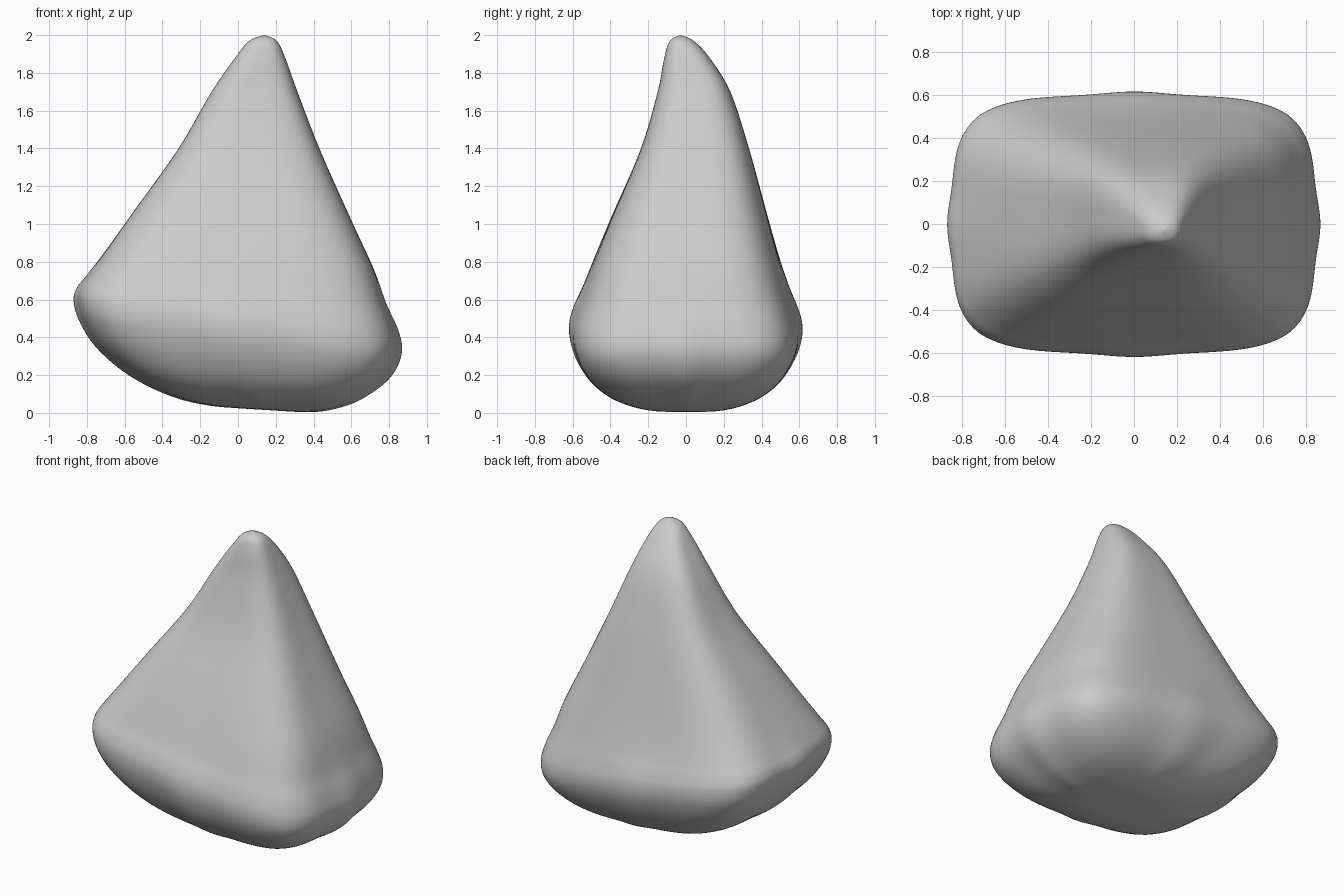
import bpy, bmesh, math

if "Cube" in bpy.data.objects:
    bpy.data.objects.remove(bpy.data.objects["Cube"])

# Tilted cross-sections, tip to base:
# x left, z left, x right, z right, y front, y back, squareness, rib height
RINGS = [
    (.06, 1.97, .205, 1.97, -.085, .04, 2.3, 0),
    (-.015, 1.88, .25, 1.88, -.115, .125, 2.8, 0),
    (-.14, 1.70, .315, 1.70, -.15, .235, 3.2, 0),
    (-.315, 1.40, .435, 1.39, -.24, .335, 3.5, 0),
    (-.55, 1.07, .60, 1.02, -.39, .43, 3.7, 0),
    (-.70, .86, .715, .77, -.485, .495, 3.9, .004),
    (-.80, .73, .785, .58, -.55, .55, 4.0, .015),
    (-.855, .66, .84, .46, -.595, .59, 4.0, .028),
    (-.87, .59, .868, .36, -.618, .615, 4.0, .035),
    (-.84, .485, .855, .27, -.612, .61, 4.0, .038),
    (-.75, .345, .80, .18, -.57, .565, 3.8, .04),
    (-.58, .20, .70, .10, -.49, .485, 3.5, .04),
    (-.36, .09, .58, .04, -.37, .365, 3.1, .045),
    (-.14, .037, .40, .004, -.21, .21, 2.5, .05),
]
SEG, SUB = 128, 5


def spline(a, b, c, d, t):
    return [q + .5 * t * (r - p + t * (2*p - 5*q + 4*r - s + t * (3*(q - r) + s - p)))
            for p, q, r, s in zip(a, b, c, d)]


# Smooth interpolation between sections, closing at tip and base
tip = (.14, 2.0, .14, 2.0, -.03, -.03, 2.0, 0)
base = (.13, .018, .13, .018, 0, 0, 2.2, .05)
keys = [tip] + RINGS + [base]
sections = []
for i in range(len(keys) - 1):
    a, b, c = keys[max(i - 1, 0)], keys[i], keys[i + 1]
    d = keys[min(i + 2, len(keys) - 1)]
    sections += [spline(a, b, c, d, k / SUB) for k in range(SUB)]
sections = sections[1:]

bm = bmesh.new()
loops = []
for i, (xl, zl, xr, zr, yf, yb, n, rib) in enumerate(sections):
    loop = []
    width = .25 - .1 * max(0, i / len(sections) - .6) / .4
    for k in range(SEG):
        th = 2 * math.pi * k / SEG
        c, s = math.cos(th), math.sin(th)
        r = (abs(c) ** n + abs(s) ** n) ** (-1 / n)
        # Narrow rib in the middle of each side, fading into full corner lobes
        off = (th + math.pi / 4) % (math.pi / 2) - math.pi / 4
        r *= 1 - rib * math.cos(off) ** 2 * (1 - math.exp(-(off / width) ** 2))
        u, v = r * c, r * s
        loop.append(bm.verts.new(((xl + xr) / 2 + u * (xr - xl) / 2,
                                  (yf + yb) / 2 + v * (yb - yf) / 2,
                                  max(0, (zl + zr) / 2 + u * (zr - zl) / 2))))
    loops.append(loop)

# Skin and end fans
top = bm.verts.new((.14, -.03, 2.0))
bottom = bm.verts.new((.13, 0, .018))
for k in range(SEG):
    j = (k + 1) % SEG
    bm.faces.new((top, loops[0][k], loops[0][j]))
    bm.faces.new((bottom, loops[-1][j], loops[-1][k]))
    for p, q in zip(loops, loops[1:]):
        bm.faces.new((p[k], q[k], q[j], p[j]))
bmesh.ops.recalc_face_normals(bm, faces=bm.faces)
for f in bm.faces:
    f.smooth = True
mesh = bpy.data.meshes.new("rounded_pyramid")
bm.to_mesh(mesh)
bm.free()
obj = bpy.data.objects.new("rounded_pyramid", mesh)
bpy.context.collection.objects.link(obj)
